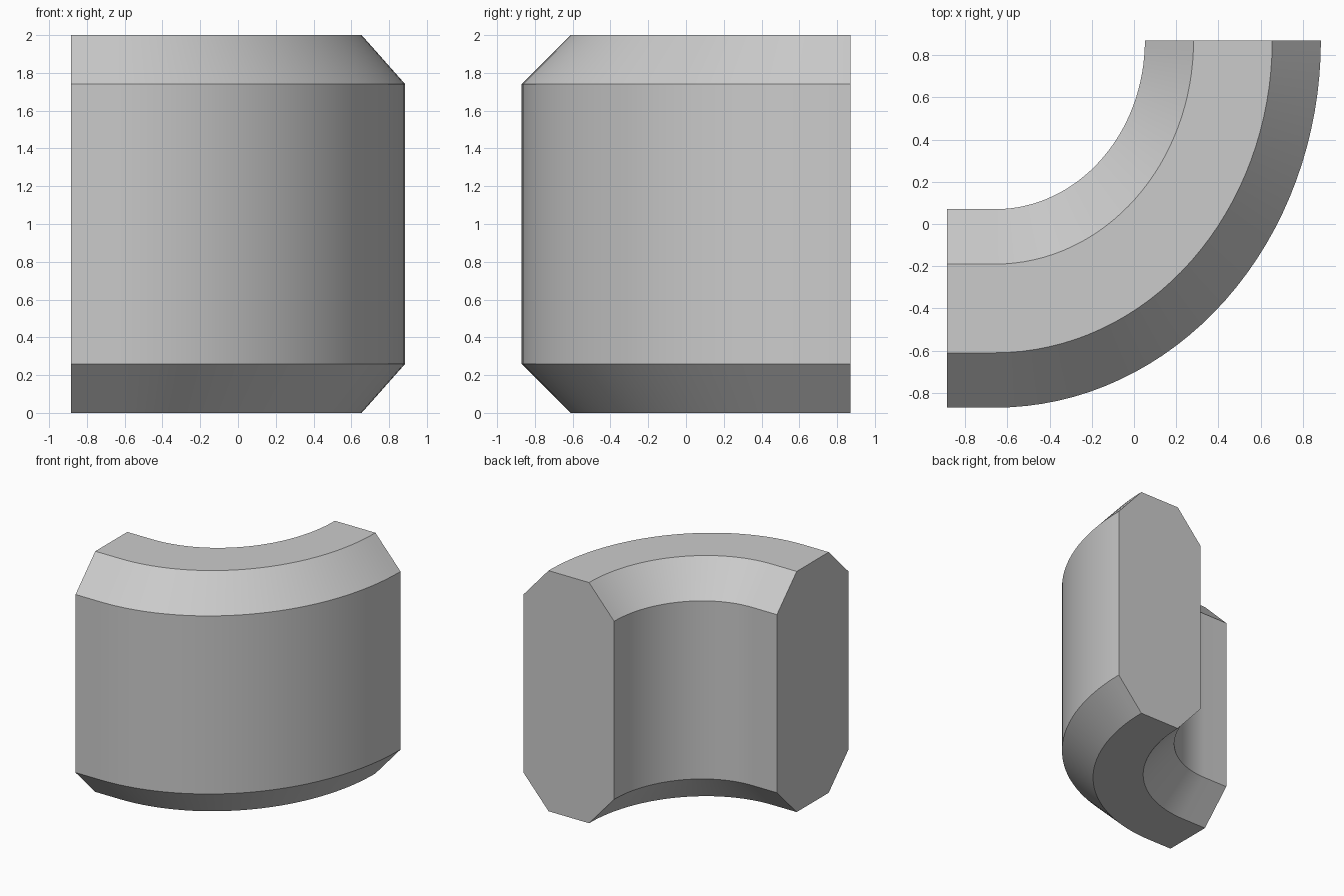
import bpy, bmesh, math

if "Cube" in bpy.data.objects:
    bpy.data.objects.remove(bpy.data.objects["Cube"])

# Chamfered cross-section: (radius from the bend centre, height)
profile = [(0.80, 0.26), (1.06, 0.0), (1.48, 0.0), (1.74, 0.26),
           (1.74, 1.74), (1.48, 2.0), (1.06, 2.0), (0.80, 1.74)]
CX, CY = -0.658, 0.87      # bend centre
SX = 0.887                 # the bend is slightly squashed along x
LEFT = -0.885              # end of the short straight run
SEGMENTS = 32

bm = bmesh.new()


def ring(x_offset, angle):
    c, s = math.cos(angle), math.sin(angle)
    return [bm.verts.new((x_offset + SX * r * c, CY + r * s, z)) for r, z in profile]


# Straight start followed by a quarter-turn sweep
start = -math.pi / 2
rings = [ring(LEFT, start)]
rings += [ring(CX, start + math.pi / 2 * i / SEGMENTS) for i in range(SEGMENTS + 1)]

n = len(profile)
for a, b in zip(rings, rings[1:]):
    for i in range(n):
        j = (i + 1) % n
        bm.faces.new((a[i], a[j], b[j], b[i]))

# Flat end faces
bm.faces.new(rings[0])
bm.faces.new(rings[-1][::-1])
bmesh.ops.recalc_face_normals(bm, faces=bm.faces)

mesh = bpy.data.meshes.new("curved_corner_block")
bm.to_mesh(mesh)
bm.free()
block = bpy.data.objects.new("curved_corner_block", mesh)
bpy.context.collection.objects.link(block)

# Smooth bend, crisp chamfers
bpy.context.view_layer.objects.active = block
block.select_set(True)
bpy.ops.object.shade_smooth_by_angle(angle=math.radians(30))
